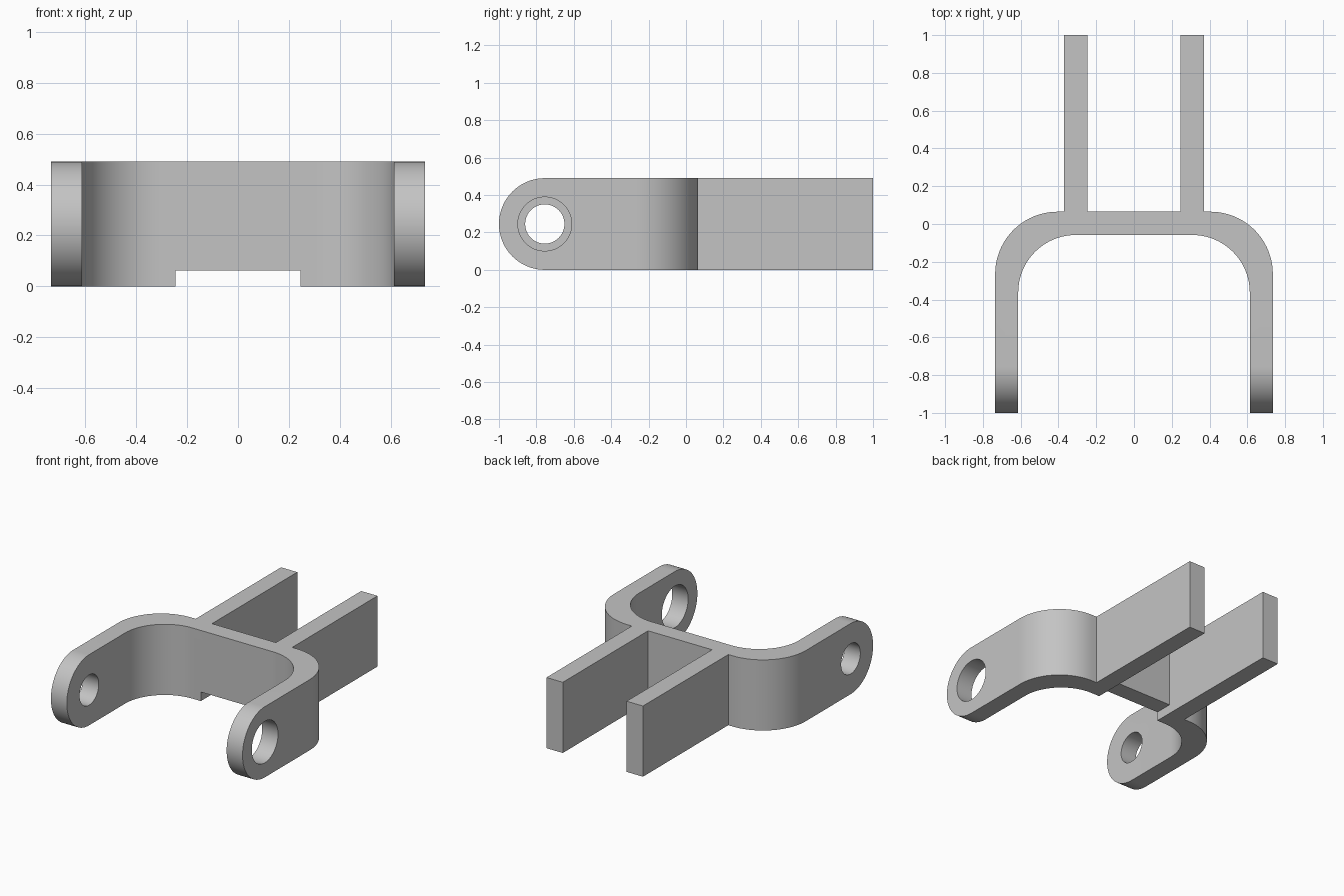
import bpy, bmesh, math
from mathutils import Matrix, Vector

cube = bpy.data.objects.get("Cube")
if cube:
    bpy.data.objects.remove(cube, do_unlink=True)

HEIGHT, MID = 0.49, 0.245
PIVOT_Y = -0.755                       # pin hole centre
OUT, INN = 0.735, 0.613                # arm outer and inner faces
BACK, FRONT = 0.065, -0.058            # web faces
PRONG_IN, PRONG_OUT = 0.245, 0.37

grey = bpy.data.materials.new("plain grey")
grey.use_nodes = True
colour = (0.55, 0.55, 0.55, 1)
grey.diffuse_color = colour
grey.node_tree.nodes["Principled BSDF"].inputs["Base Color"].default_value = colour


def arc(cx, cy, r, start, end, steps=24):
    angles = [math.radians(start + (end - start) * i / steps) for i in range(steps + 1)]
    return [(cx + r * math.cos(a), cy + r * math.sin(a)) for a in angles]


def prism(name, outline, axis, low, high):
    """Extrude a closed outline along z (outline in x, y) or x (outline in y, z)."""
    bm = bmesh.new()
    place = (lambda p: (p[0], p[1], low)) if axis == "z" else (lambda p: (low, p[0], p[1]))
    face = bm.faces.new([bm.verts.new(place(p)) for p in outline])
    grown = bmesh.ops.extrude_face_region(bm, geom=[face])["geom"]
    shift = Vector((0, 0, high - low)) if axis == "z" else Vector((high - low, 0, 0))
    bmesh.ops.translate(bm, vec=shift, verts=[v for v in grown if isinstance(v, bmesh.types.BMVert)])
    bmesh.ops.recalc_face_normals(bm, faces=bm.faces)
    mesh = bpy.data.meshes.new(name)
    bm.to_mesh(mesh)
    bm.free()
    mesh.materials.append(grey)
    obj = bpy.data.objects.new(name, mesh)
    bpy.context.collection.objects.link(obj)
    return obj


def boolean(target, cutter, operation):
    mod = target.modifiers.new(cutter.name, "BOOLEAN")
    mod.object, mod.operation, mod.solver = cutter, operation, "EXACT"
    bpy.ops.object.select_all(action="DESELECT")
    bpy.context.view_layer.objects.active = target
    target.select_set(True)
    bpy.ops.object.modifier_apply(modifier=mod.name)
    bpy.data.objects.remove(cutter, do_unlink=True)


# Plan outline: right half from the web middle round the arm and prong, then mirrored
r_in, r_out = 0.305, 0.33
half = arc(INN - r_in, FRONT - r_in, r_in, 90, 0)
half += [(INN, -1.2), (OUT, -1.2)]
half += arc(OUT - r_out, BACK - r_out, r_out, 0, 90)
half += [(PRONG_OUT, BACK), (PRONG_OUT, 1), (PRONG_IN, 1), (PRONG_IN, BACK)]
plan = half + [(-x, y) for x, y in reversed(half)]
bracket = prism("fork_bracket", plan, "z", -0.2, HEIGHT + 0.2)

# Side outline trims the height and rounds the arm tips
side = arc(PIVOT_Y, MID, MID, 270, 90, 48) + [(1.2, HEIGHT), (1.2, 0)]
boolean(bracket, prism("side_trim", side, "x", -1, 1), "INTERSECT")

# Pin holes: the left arm has the wider one
for name, radius, low, high in (("wide_hole", 0.144, 0.5, 0.9), ("narrow_hole", 0.105, -0.9, -0.5)):
    ring = arc(PIVOT_Y, MID, radius, 0, 360, 48)[:-1]
    boolean(bracket, prism(name, ring, "x", low, high), "DIFFERENCE")

# Notch under the web, between the prongs
notch = [(-0.2, -0.1), (0.2, -0.1), (0.2, 0.063), (-0.2, 0.063)]
boolean(bracket, prism("notch", notch, "x", -PRONG_IN, PRONG_IN), "DIFFERENCE")

bpy.ops.object.shade_smooth_by_angle(angle=math.radians(30))
